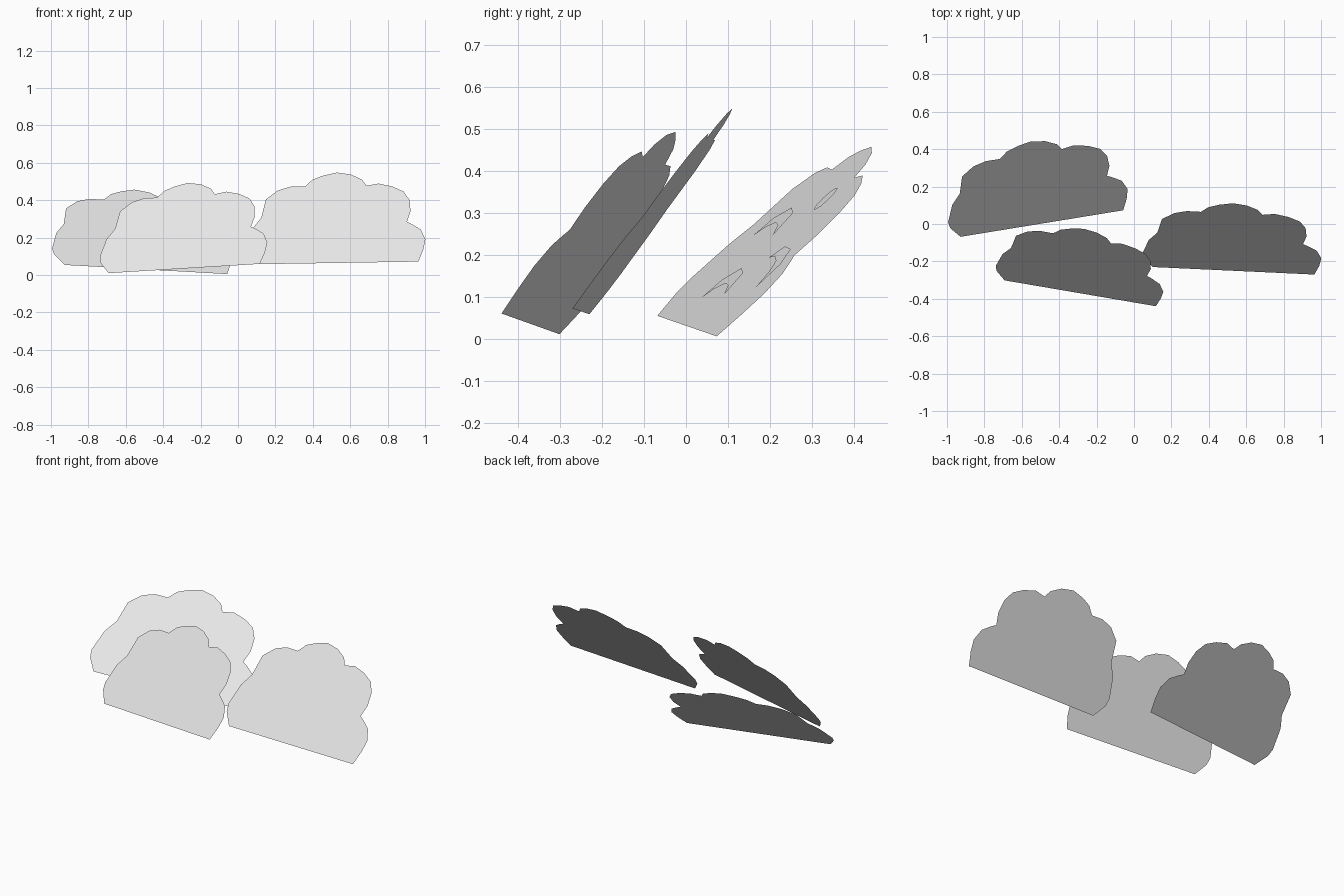
import bpy
import bmesh
import math
from mathutils import Vector

old = bpy.data.objects.get("Cube")
if old:
    bpy.data.objects.remove(old, do_unlink=True)

pale_grey = bpy.data.materials.new("pale_grey")
pale_grey.use_nodes = True
colour = (0.8, 0.8, 0.8, 1.0)
pale_grey.diffuse_color = colour
pale_grey.node_tree.nodes["Principled BSDF"].inputs["Base Color"].default_value = colour

# Scalloped cloud profile: flat base, a tall middle lobe and side lobes
CLOUD = [(.435, 0), (.46, .08), (.47, .147), (.445, .213), (.4, .248),
         (.37, .267), (.388, .336), (.382, .41), (.35, .468), (.29, .503),
         (.215, .525), (.15, .512), (.125, .553), (.066, .588), (-.01, .603),
         (-.083, .584), (-.14, .558), (-.18, .513), (-.255, .514), (-.324, .49),
         (-.388, .431), (-.41, .31), (-.455, .24), (-.487, .12), (-.48, .075),
         (-.43, 0)]

# Crescent curl, counter-clockwise
CURL = [(.105, 0), (.08, .075), (.01, .095), (-.075, .06), (-.105, 0),
        (-.06, .03), (0, .045), (.05, .035)]

# Curl positions on the panel, with their turn in degrees
CURL_SPOTS = [(-.177, .288, 5), (-.042, .094, 8), (.227, .196, -24)]
DOT = [(.038 * math.cos(i * math.tau / 10), .038 * math.sin(i * math.tau / 10))
       for i in range(10)]


def turned(points, s, t, degrees):
    c, d = math.cos(math.radians(degrees)), math.sin(math.radians(degrees))
    return [(s + a * c - b * d, t + a * d + b * c) for a, b in points]


def flat_shape(name, outlines, place):
    """Make one object from flat outlines placed in space."""
    bm = bmesh.new()
    for outline in outlines:
        bm.faces.new([bm.verts.new(place(s, t)) for s, t in outline])
    mesh = bpy.data.meshes.new(name)
    bm.to_mesh(mesh)
    bm.free()
    mesh.materials.append(pale_grey)
    obj = bpy.data.objects.new(name, mesh)
    bpy.context.collection.objects.link(obj)


def cloud(name, middle, edge, slope, scale, dot=False):
    """Leaning cloud panel: middle of base, base direction, uphill direction."""
    u = Vector(edge).normalized()
    n = u.cross(Vector(slope)).normalized()
    w = n.cross(u)

    def placer(lift):
        return lambda s, t: Vector(middle) + (u * s + w * t) * scale + n * lift

    flat_shape(name + "_panel", [CLOUD], placer(0))
    details = [turned(CURL, *spot) for spot in CURL_SPOTS]
    if dot:
        details.append(turned(DOT, .09, .434, 0))
    flat_shape(name + "_curls", details, placer(.002))


# Three clouds, each leaning back
cloud("back_cloud", (-.495, .002, .03), (.89, .145, -.05), (0, .445, .42), 1.02, True)
cloud("left_cloud", (.53, -.25, .065), (.86, -.04, .014), (0, .36, .482), 1.0)
cloud("front_cloud", (-.29, -.37, .035), (.82, -.14, .05), (0, .345, .452), .95)
